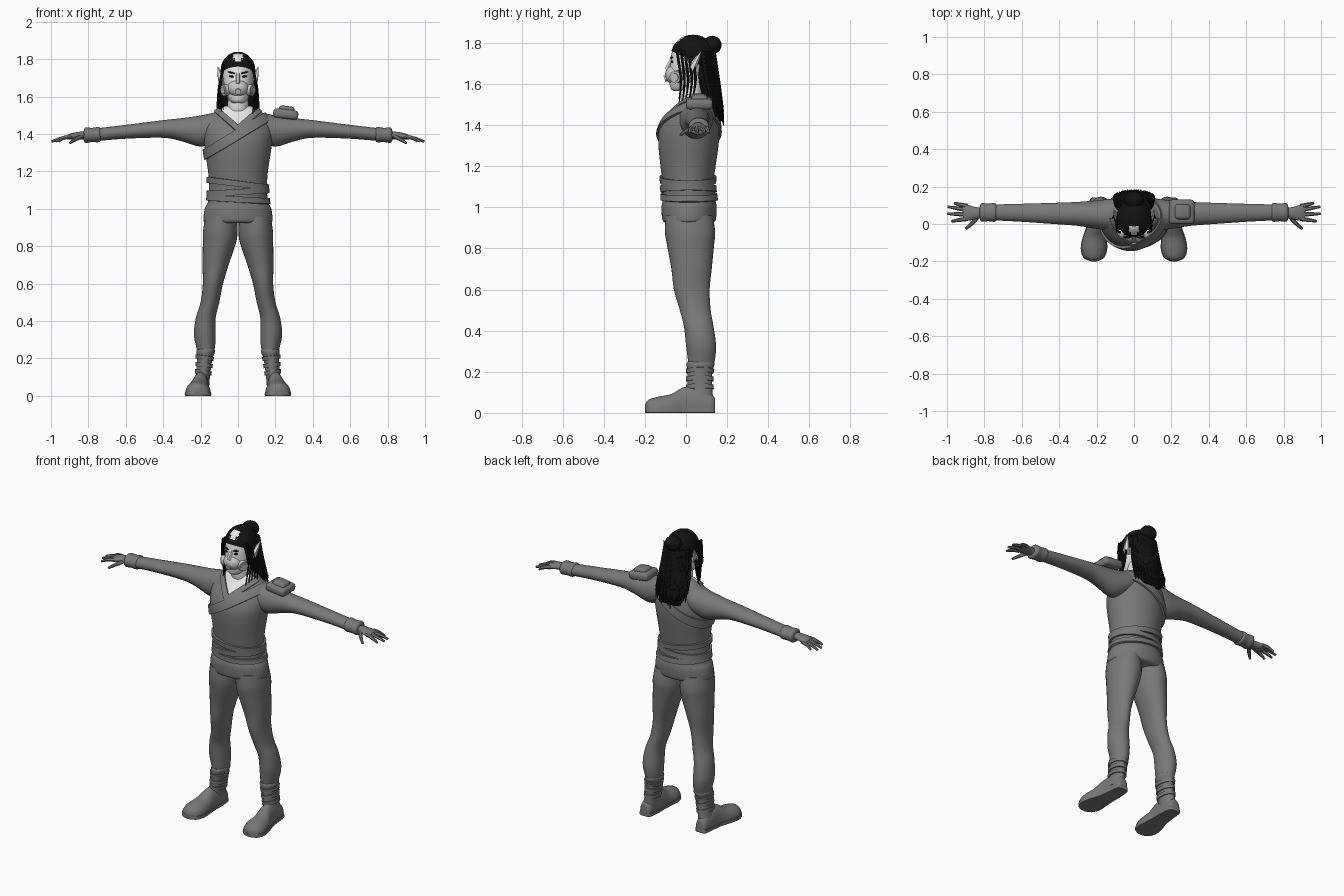
import bpy, bmesh, math, random
from mathutils import Vector

random.seed(4)
cube = bpy.data.objects.get("Cube")
if cube:
    bpy.data.objects.remove(cube, do_unlink=True)
parts = []


def material(name, rgb):
    m = bpy.data.materials.new(name)
    m.use_nodes = True
    m.diffuse_color = (*rgb, 1)
    m.node_tree.nodes["Principled BSDF"].inputs["Base Color"].default_value = (*rgb, 1)
    return m


CLOTH = material("grey cloth", (0.19, 0.19, 0.19))
SKIN = material("pale skin", (0.8, 0.8, 0.8))
MASK = material("light mask", (0.58, 0.58, 0.58))
HAIR = material("black hair", (0.006, 0.006, 0.006))


def add(name, data, mat):
    ob = bpy.data.objects.new(name, data)
    bpy.context.scene.collection.objects.link(ob)
    data.materials.append(mat)
    parts.append(ob)
    return ob


def finish(name, bm, mat):
    bmesh.ops.recalc_face_normals(bm, faces=bm.faces)
    me = bpy.data.meshes.new(name)
    bm.to_mesh(me)
    bm.free()
    return add(name, me, mat)


def spline(rows, steps):
    """Catmull-Rom interpolation of the ring table."""
    out = []
    for i in range(len(rows) - 1):
        quad = rows[max(i - 1, 0)], rows[i], rows[i + 1], rows[min(i + 2, len(rows) - 1)]
        for k in range(steps):
            t = k / steps
            out.append([b + t / 2 * (c - a + t * (2 * a - 5 * b + 4 * c - d + t * (3 * (b - c) + d - a)))
                        for a, b, c, d in zip(*quad)])
    return out + [list(rows[-1])]


def loft(name, rows, mat, axis="Z", s=1, n=32, steps=4, clamp=(0, 9)):
    """Skin ellipses (position, centre a, centre b, radius a, radius b) along an axis."""
    bm = bmesh.new()
    rings = []
    for t, a, b, ra, rb in spline(rows, steps):
        ring = []
        for i in range(n):
            w = 2 * math.pi * i / n
            p, q = a + ra * math.cos(w), b + rb * math.sin(w)
            x, y, z = {"Z": (p, q, t), "X": (t, p, q), "Y": (p, t, q)}[axis]
            ring.append(bm.verts.new((x * s, y, min(max(z, clamp[0]), clamp[1]))))
        rings.append(ring)
    for lo, hi in zip(rings, rings[1:]):
        for i in range(n):
            j = (i + 1) % n
            bm.faces.new((lo[i], lo[j], hi[j], hi[i]))
    bm.faces.new(rings[0])
    bm.faces.new(rings[-1])
    return finish(name, bm, mat)


def slab(name, src, point, slope, width, thick, cuts=()):
    """Band of cloth: the slice of a surface between two planes, thickened outward."""
    bm = bmesh.new()
    bm.from_mesh(src.data)
    no, co = Vector((-slope, 0, 1)).normalized(), Vector(point)
    planes = [(co + no * d * width / 2, no * d) for d in (1, -1)] + list(cuts)
    for c, d in planes:
        bmesh.ops.bisect_plane(bm, geom=bm.verts[:] + bm.edges[:] + bm.faces[:],
                               plane_co=c, plane_no=d, clear_outer=True)
    for f in bm.faces:
        f.material_index = 0
    me = bpy.data.meshes.new(name)
    bm.to_mesh(me)
    bm.free()
    mod = add(name, me, CLOTH).modifiers.new("thickness", "SOLIDIFY")
    mod.thickness, mod.offset = thick, 1


def tubes(name, paths, radius, mat, tip=0.25):
    """Tapered tubes, one spline per path."""
    cu = bpy.data.curves.new(name, "CURVE")
    cu.dimensions, cu.bevel_depth, cu.bevel_resolution = "3D", radius, 1
    cu.use_fill_caps, cu.resolution_u = True, 5
    for path in paths:
        sp = cu.splines.new("NURBS")
        sp.points.add(len(path) - 1)
        for i, (pt, co) in enumerate(zip(sp.points, path)):
            pt.co = (*co, 1)
            pt.radius = 1 if i < len(path) - 1 else tip
        sp.order_u, sp.use_endpoint_u = 3, True
    add(name, cu, mat)


def ball(name, co, radii, mat, rot=0):
    bpy.ops.mesh.primitive_uv_sphere_add(segments=24, ring_count=14, location=co, rotation=(0, rot, 0))
    ob = bpy.context.object
    ob.name, ob.scale = name, radii
    ob.data.materials.append(mat)
    parts.append(ob)
    return ob


def disc(name, co, direction, radius, depth, mat):
    bpy.ops.mesh.primitive_cylinder_add(vertices=24, radius=radius, depth=depth, location=co)
    ob = bpy.context.object
    ob.name = name
    ob.rotation_euler = Vector(direction).to_track_quat("Z", "Y").to_euler()
    ob.data.materials.append(mat)
    parts.append(ob)


def block(name, co, size, rot):
    bpy.ops.mesh.primitive_cube_add(size=1, location=co, rotation=(0, rot, 0))
    ob = bpy.context.object
    ob.name, ob.scale = name, size
    bpy.ops.object.transform_apply(location=False, rotation=False, scale=True)
    bev = ob.modifiers.new("rounding", "BEVEL")
    bev.width, bev.segments = 0.018, 3
    ob.data.materials.append(CLOTH)
    parts.append(ob)


# Tunic with an open V neck
torso = loft("tunic", [
    (0.925, 0, .015, .172, .115), (0.94, 0, .015, .185, .13), (1.0, 0, .015, .178, .134),
    (1.04, 0, .015, .160, .128), (1.12, 0, .010, .155, .125), (1.2, 0, .010, .160, .134),
    (1.3, 0, .012, .175, .146), (1.37, 0, .015, .183, .147), (1.43, 0, .025, .182, .130),
    (1.48, 0, .040, .165, .100), (1.515, 0, .045, .130, .075), (1.535, 0, .045, .1, .062),
    (1.55, 0, .045, .07, .055)], CLOTH, n=72, steps=6)
torso.data.materials.append(SKIN)
for f in torso.data.polygons:
    if f.center.y < 0.03 and f.center.z > 1.43 + 0.9 * abs(f.center.x):
        f.material_index = 1

# Waist wraps, diagonal strap and lapels
for i, (z, slope) in enumerate([(1.135, -.13), (1.09, .06), (1.05, -.06)]):
    slab(f"waist_wrap_{i + 1}", torso, (0, 0, z), slope, .032, .012)
slab("diagonal_strap", torso, (0, 0, 1.395), .6, .05, .012)
for s, side in ((1, "left"), (-1, "right")):
    slab(f"{side}_lapel", torso, (0, 0, 1.425), .9 * s, .03, .009,
         [(Vector((0, .03, 0)), Vector((0, 1, 0))), (Vector((0, 0, 0)), Vector((-s, 0, 0)))])

# Shoulder guard
block("shoulder_guard", (.255, .065, 1.507), (.135, .13, .05), .12)
block("shoulder_guard_plate", (.26, .065, 1.53), (.085, .08, .04), .12)

# Neck and head
loft("neck", [(1.4, 0, .04, .05, .05), (1.5, 0, .035, .058, .055), (1.55, 0, .025, .055, .055),
              (1.64, 0, .03, .055, .06)], SKIN)
loft("head", [(1.565, 0, -.03, .025, .03), (1.58, 0, -.025, .045, .05), (1.62, 0, -.008, .066, .073),
              (1.68, 0, .010, .077, .088), (1.74, 0, .025, .082, .097), (1.79, 0, .03, .073, .088),
              (1.825, 0, .03, .04, .055), (1.832, 0, .03, .012, .02)], SKIN)
tubes("nose", [[(0, -.06, 1.73), (0, -.082, 1.70), (0, -.092, 1.67)]], .012, SKIN, 1)

# Breathing mask
ball("mask", (0, -.052, 1.645), (.056, .05, .048), MASK)
disc("mask_vent", (0, -.096, 1.628), (0, -1, -.3), .016, .018, MASK)
for s, side in ((1, "left"), (-1, "right")):
    disc(f"{side}_filter", (.064 * s, -.045, 1.635), (.85 * s, -.5, -.1), .03, .034, MASK)
    disc(f"{side}_filter_cap", (.079 * s, -.054, 1.633), (.85 * s, -.5, -.1), .02, .01, MASK)
    tubes(f"{side}_mask_strap", [[(.06 * s, -.04, 1.65), (.08 * s, -.01, 1.665), (.081 * s, .03, 1.69)]],
          .005, MASK, 1)
    ball(f"{side}_eye", (.033 * s, -.068, 1.708), (.015, .006, .005), HAIR, .15 * -s)
    ball(f"{side}_eyebrow", (.034 * s, -.070, 1.728), (.022, .007, .0045), HAIR, .22 * -s)
    tubes(f"{side}_ear", [[(.08 * s, .025, 1.665), (.094 * s, .04, 1.70), (.108 * s, .075, 1.76)]],
          .02, SKIN, .1)

# Hair: cap, bun, hanging mass and loose locks
cap = ball("hair_cap", (0, .035, 1.74), (1, 1, 1), HAIR)
cap.scale = (.093, .108, .1)
bpy.ops.object.transform_apply(location=True, rotation=False, scale=True)
bm = bmesh.new()
bm.from_mesh(cap.data)
bmesh.ops.bisect_plane(bm, geom=bm.verts[:] + bm.edges[:] + bm.faces[:], plane_co=(0, -.07, 1.76),
                       plane_no=(0, -.5, -1), clear_outer=True)
bm.to_mesh(cap.data)
bm.free()
ball("hair_bun", (0, .128, 1.79), (.052, .045, .045), HAIR)
loft("hair_mass", [(1.76, 0, .09, .075, .045), (1.68, 0, .095, .082, .045), (1.6, 0, .11, .092, .05),
                   (1.5, 0, .14, .098, .04), (1.45, 0, .155, .085, .025), (1.42, 0, .165, .06, .012)], HAIR)
locks = []
for i in range(44):
    w = math.pi * (i + random.random()) / 44
    c, d = math.cos(w), math.sin(w)
    locks.append([(.08 * c, .08 + .055 * d, 1.76), (.09 * c, .09 + .06 * d, 1.66),
                  (.102 * c, .115 + .05 * d, 1.56),
                  (.11 * c, .145 + .038 * d, random.uniform(1.39, 1.47) + .04 * abs(c))])
tubes("hair_back_locks", locks, .011, HAIR)
side_locks = []
for s in (1, -1):
    for k in range(5):
        side_locks.append([(.075 * s, -.045 + .02 * k, 1.77), (.094 * s, -.035 + .018 * k, 1.7),
                           (.088 * s + .005 * s * k, -.02 + .018 * k, 1.6),
                           (.078 * s + .009 * s * k, -.035 + .015 * k, 1.5 + random.uniform(-.01, .03))])
tubes("hair_side_locks", side_locks, .007, HAIR)

for s, side in ((1, "left"), (-1, "right")):
    # Sleeve, cuff and hand
    loft(f"{side}_sleeve", [
        (.06, .05, 1.45, .07, .06), (.12, .05, 1.437, .083, .078), (.2, .05, 1.416, .076, .083),
        (.3, .054, 1.423, .064, .062), (.4, .056, 1.427, .058, .047), (.6, .06, 1.412, .048, .037),
        (.76, .062, 1.396, .042, .034)], CLOTH, "X", s)
    loft(f"{side}_cuff", [(.735, .062, 1.397, .04, .033), (.745, .062, 1.397, .05, .041),
                          (.78, .062, 1.395, .047, .038), (.815, .062, 1.394, .049, .041),
                          (.825, .062, 1.393, .03, .026)], CLOTH, "X", s)
    loft(f"{side}_hand", [(.81, .06, 1.392, .027, .022), (.85, .058, 1.392, .033, .02),
                          (.89, .06, 1.387, .043, .017), (.915, .062, 1.383, .04, .011)], CLOTH, "X", s, 20)
    fingers = []
    for y0, y1, reach in ((.096, .112, .96), (.074, .092, .995), (.05, .055, .997), (.028, .015, .975)):
        fingers.append([(.89 * s, y0, 1.386), (.935 * s, (y0 + y1) / 2, 1.384), (reach * s, y1, 1.36)])
    fingers.append([(.835 * s, .04, 1.388), (.865 * s, .0, 1.375), (.9 * s, -.026, 1.352)])
    tubes(f"{side}_fingers", fingers, .012, CLOTH, .55)

    # Trouser leg
    loft(f"{side}_trouser_leg", [
        (.96, .09, .015, .085, .115), (.88, .095, .02, .092, .122), (.82, .099, .022, .089, .115),
        (.7, .12, .027, .07, .098), (.6, .134, .028, .054, .087), (.5, .150, .045, .05, .075),
        (.42, .172, .062, .053, .072), (.33, .178, .073, .058, .073), (.26, .173, .075, .05, .066),
        (.21, .175, .07, .038, .055)], CLOTH, s=s)

    # Boot shaft with straps, foot and sole
    shaft = loft(f"{side}_boot_shaft", [
        (.25, .172, .072, .046, .064), (.235, .173, .071, .05, .068), (.2, .178, .068, .042, .06),
        (.12, .186, .068, .038, .06), (.04, .197, .075, .042, .06)], CLOTH, s=s)
    for i, z in enumerate((.205, .165, .125)):
        slab(f"{side}_boot_strap_{i + 1}", shaft, (.18 * s, 0, z), .15 * s, .022, .007)
    foot = [(.142, .197, .03, .015, .03), (.13, .197, .03, .035, .055), (.06, .197, .03, .043, .095),
            (-.01, .202, .025, .048, .1), (-.07, .210, .02, .06, .072), (-.13, .214, .02, .067, .06),
            (-.175, .215, .02, .055, .048), (-.192, .215, .02, .033, .034), (-.2, .215, .02, .012, .02)]
    loft(f"{side}_boot_foot", foot, CLOTH, "Y", s, clamp=(.008, 1))
    loft(f"{side}_boot_sole", [(y, a, .011, ra + .004, .05) for y, a, b, ra, rb in foot],
         CLOTH, "Y", s, clamp=(0, .022))

# Apply modifiers and smooth everything
bpy.ops.object.select_all(action="DESELECT")
for ob in parts:
    ob.select_set(True)
bpy.context.view_layer.objects.active = parts[0]
bpy.ops.object.convert(target="MESH")
bpy.ops.object.shade_smooth_by_angle(angle=math.radians(40))
